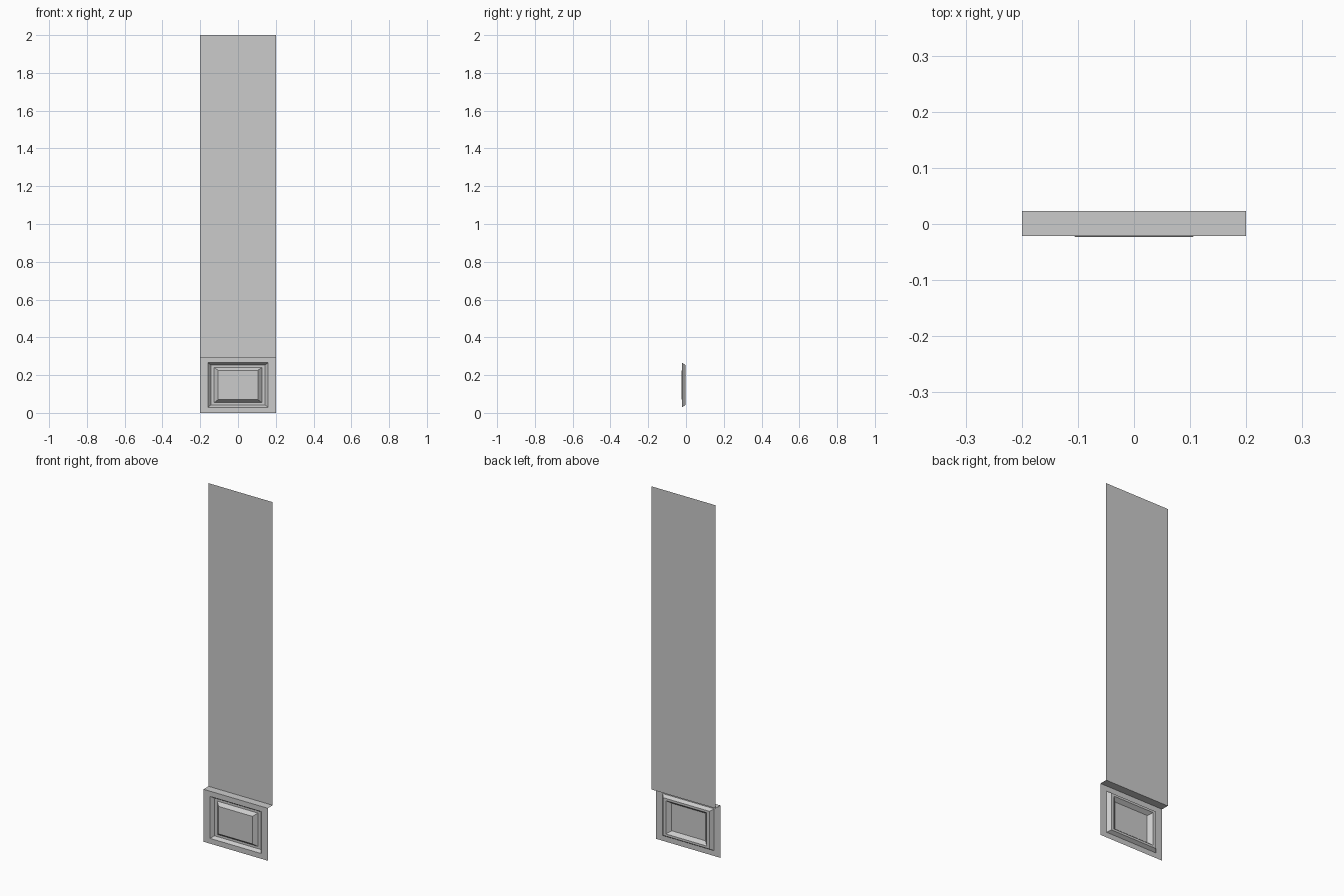
import bpy, bmesh

if "Cube" in bpy.data.objects:
    bpy.data.objects.remove(bpy.data.objects["Cube"])

W, PLINTH, TOP = 0.2, 0.295, 2.0      # half width, plinth height, total height
BACK, FRONT = 0.023, -0.021


def make_object(name, bm):
    mesh = bpy.data.meshes.new(name)
    bm.to_mesh(mesh)
    bm.free()
    obj = bpy.data.objects.new(name, mesh)
    bpy.context.collection.objects.link(obj)
    return obj


# Flat wall sheet with the ledge turning forward at its foot
bm = bmesh.new()
rows = [[bm.verts.new((x, y, z)) for x in (-W, W)]
        for y, z in ((FRONT, PLINTH), (BACK, PLINTH), (BACK, TOP))]
for a, b in zip(rows, rows[1:]):
    bm.faces.new((a[0], a[1], b[1], b[0]))
make_object("wall_sheet", bm)

# Plinth face: concentric scaled rectangles forming a recessed, raised-field panel
bm = bmesh.new()
rings = []
for s, y in ((1, FRONT), (0.8, FRONT), (0.72, -0.003), (0.635, -0.003), (0.525, -0.023)):
    rings.append([bm.verts.new((i * W * s, y, PLINTH / 2 * (1 + j * s)))
                  for i, j in ((-1, -1), (1, -1), (1, 1), (-1, 1))])
for a, b in zip(rings, rings[1:]):
    for k in range(4):
        n = (k + 1) % 4
        bm.faces.new((a[k], a[n], b[n], b[k]))
bm.faces.new(rings[-1])
make_object("plinth_panel", bm)
